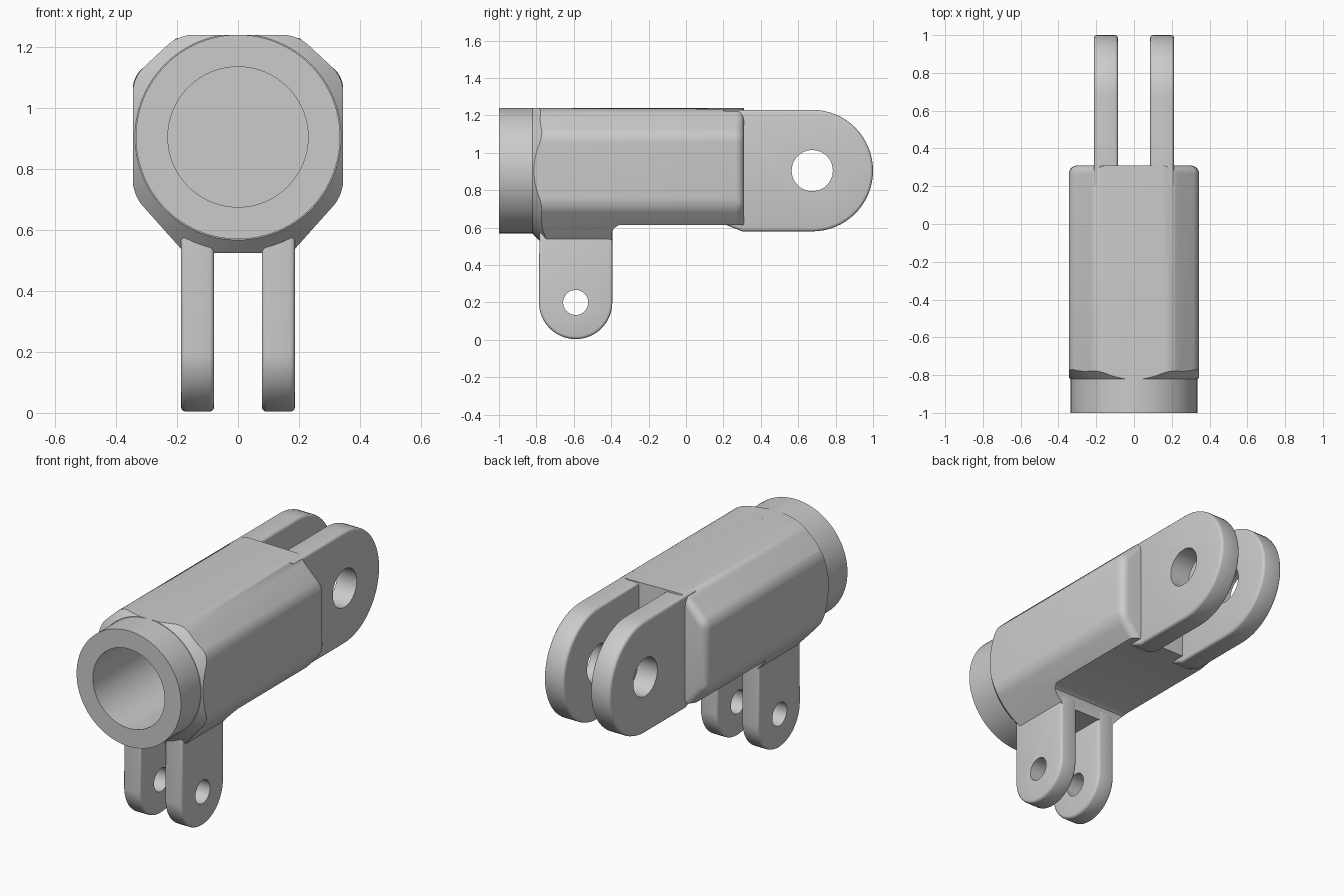
import bpy, bmesh, math
from mathutils import Matrix, Vector

cube = bpy.data.objects.get("Cube")
if cube:
    bpy.data.objects.remove(cube)

AXIS_Z = 0.905   # height of the bore axis
BACK = 0.31      # rear face of the body

steel = bpy.data.materials.new("grey_metal")
steel.use_nodes = True
grey = (0.6, 0.6, 0.6, 1)
steel.diffuse_color = grey
steel.node_tree.nodes["Principled BSDF"].inputs["Base Color"].default_value = grey


def make_object(name, bm):
    bmesh.ops.recalc_face_normals(bm, faces=bm.faces)
    mesh = bpy.data.meshes.new(name)
    bm.to_mesh(mesh)
    bm.free()
    mesh.materials.append(steel)
    ob = bpy.data.objects.new(name, mesh)
    bpy.context.collection.objects.link(ob)
    return ob


def prism(points, direction):
    """Extrude a closed outline of 3D points along a direction."""
    bm = bmesh.new()
    face = bm.faces.new([bm.verts.new(p) for p in points])
    out = bmesh.ops.extrude_face_region(bm, geom=[face], use_keep_orig=True)
    moved = [g for g in out["geom"] if isinstance(g, bmesh.types.BMVert)]
    bmesh.ops.translate(bm, verts=moved, vec=direction)
    return bm


def cone(name, start, end, r1, r2, segments=96):
    """Cylinder or cone running between two points."""
    start, end = Vector(start), Vector(end)
    axis = end - start
    turn = axis.to_track_quat("Z", "Y").to_matrix().to_4x4()
    bm = bmesh.new()
    bmesh.ops.create_cone(bm, cap_ends=True, segments=segments, radius1=r1, radius2=r2,
                          depth=axis.length,
                          matrix=Matrix.Translation((start + end) / 2) @ turn)
    return make_object(name, bm)


def boolean(ob, tool, operation):
    mod = ob.modifiers.new("cut", "BOOLEAN")
    mod.operation, mod.solver, mod.object = operation, "EXACT", tool
    bpy.context.view_layer.objects.active = ob
    bpy.ops.object.modifier_apply(modifier=mod.name)
    bpy.data.objects.remove(tool)


def smooth(ob):
    bpy.ops.object.select_all(action="DESELECT")
    ob.select_set(True)
    bpy.context.view_layer.objects.active = ob
    bpy.ops.object.shade_smooth_by_angle(angle=math.radians(32))


# Octagonal body with rounded long edges and rounded rear side edges
half = [(0.195, 1.24), (0.345, 1.1), (0.345, 0.715), (0.175, 0.525)]
section = half + [(-x, z) for x, z in reversed(half)]
bm = prism([(x, -0.82, z) for x, z in section], (0, BACK + 0.82, 0))
rounded = []
for e in bm.edges:
    a, b = (v.co for v in e.verts)
    along = abs(a.y - b.y) > 0.5 and a.z > 0.6
    rear = min(a.y, b.y) > BACK - 0.01 and abs(a.z - b.z) > 0.05
    if along or rear:
        rounded.append(e)
bmesh.ops.bevel(bm, geom=rounded, offset=0.045, segments=5, profile=0.5, affect="EDGES")
body = make_object("body", bm)

# Conical turning of the front end
boolean(body, cone("turning", (0, -0.82, AXIS_Z), (0, 0.68, AXIS_Z), 0.338, 1.838), "INTERSECT")

# Raised underside behind the lower lugs
outline = [(-0.395, 0.4), (-0.395, 0.575), (-0.385, 0.598), (-0.355, 0.615), (0.5, 0.615), (0.5, 0.4)]
relief = make_object("relief", prism([(-0.6, y, z) for y, z in outline], (1.2, 0, 0)))
boolean(body, relief, "DIFFERENCE")

# Round collar, then the blind bore through it
boolean(body, cone("collar", (0, -1, AXIS_Z), (0, -0.7, AXIS_Z), 0.335, 0.335), "UNION")
boolean(body, cone("bore", (0, -1.1, AXIS_Z), (0, 0, AXIS_Z), 0.23, 0.23), "DIFFERENCE")
smooth(body)


def lug(name, outline, inner, outer, hole, hole_radius):
    """Pierced plate standing in the y-z plane."""
    bm = prism([(inner, y, z) for y, z in outline], (outer - inner, 0, 0))
    rims = [e for e in bm.edges if abs(e.verts[0].co.x - e.verts[1].co.x) < 0.001]
    bmesh.ops.bevel(bm, geom=rims, offset=0.016, segments=3, profile=0.5, affect="EDGES")
    ob = make_object(name, bm)
    y, z = hole
    boolean(ob, cone("pin_hole", (-1, y, z), (1, y, z), hole_radius, hole_radius, 48), "DIFFERENCE")
    smooth(ob)


def arc(cy, cz, radius, first, last, count=32):
    angles = [math.radians(first + (last - first) * i / count) for i in range(count + 1)]
    return [(cy + radius * math.cos(a), cz + radius * math.sin(a)) for a in angles]


rear_outline = arc(0.675, AXIS_Z, 0.325, -90, 90) + [(0.2, 1.23), (0.2, 0.63), (0.22, 0.612), (0.3, 0.58)]
lower_outline = arc(-0.59, 0.2, 0.196, 180, 360) + [(-0.394, 0.58), (-0.784, 0.58)]
for side, s in (("left", 1), ("right", -1)):
    lug("rear_lug_" + side, rear_outline, 0.085 * s, 0.212 * s, (0.675, AXIS_Z), 0.11)
    lug("lower_lug_" + side, lower_outline, 0.078 * s, 0.187 * s, (-0.59, 0.2), 0.067)
